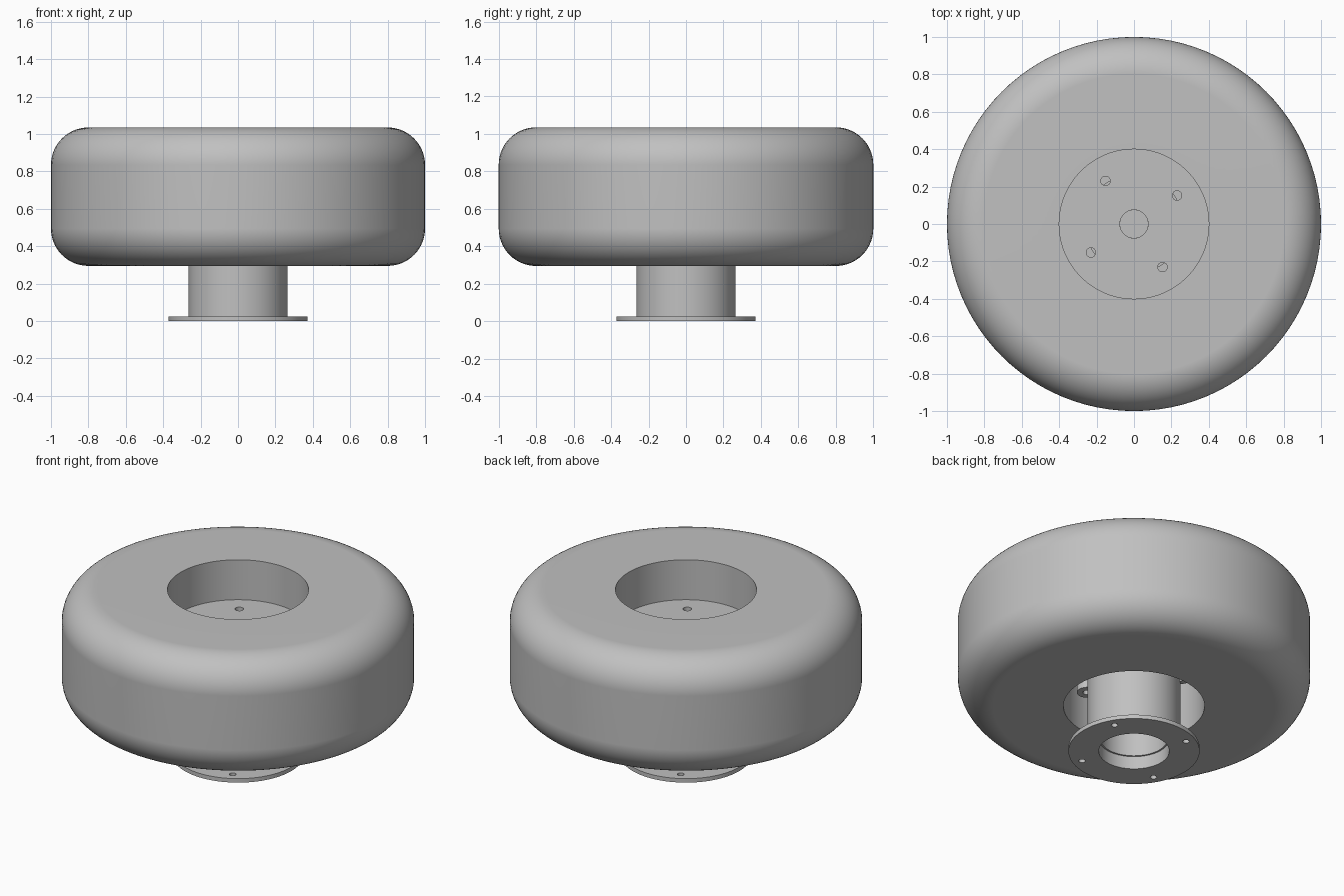
import bpy, bmesh
from math import pi, cos, sin, radians
from mathutils import Matrix, Vector

SEGMENTS = 96

cube = bpy.data.objects.get("Cube")
if cube:
    bpy.data.objects.remove(cube, do_unlink=True)

grey = bpy.data.materials.new("light_grey")
grey.use_nodes = True
grey.diffuse_color = (0.53, 0.53, 0.53, 1)
grey.node_tree.nodes["Principled BSDF"].inputs["Base Color"].default_value = (0.53, 0.53, 0.53, 1)


def new_object(name, bm):
    bmesh.ops.recalc_face_normals(bm, faces=bm.faces)
    mesh = bpy.data.meshes.new(name)
    bm.to_mesh(mesh)
    bm.free()
    mesh.materials.append(grey)
    obj = bpy.data.objects.new(name, mesh)
    bpy.context.collection.objects.link(obj)
    return obj


def lathe(name, profile, centre=(0, 0), segments=SEGMENTS):
    """Revolve a closed (radius, height) outline into a ring-shaped solid."""
    bm = bmesh.new()
    rings = []
    for i in range(segments):
        a = 2 * pi * i / segments
        rings.append([bm.verts.new((centre[0] + r * cos(a), centre[1] + r * sin(a), z))
                      for r, z in profile])
    for i, ring in enumerate(rings):
        following = rings[(i + 1) % segments]
        for j in range(len(profile)):
            k = (j + 1) % len(profile)
            bm.faces.new((ring[j], following[j], following[k], ring[k]))
    return new_object(name, bm)


def bolt_circle(radius, angle):
    return [(radius * cos(radians(angle + 90 * k)), radius * sin(radians(angle + 90 * k)))
            for k in range(4)]


def drill(obj, centres, radius):
    """Cut vertical round holes through the whole part."""
    bm = bmesh.new()
    for x, y in centres:
        bmesh.ops.create_cone(bm, cap_ends=True, segments=24, radius1=radius, radius2=radius,
                              depth=4, matrix=Matrix.Translation(Vector((x, y, 0))))
    cutter = new_object("hole_cutter", bm)
    cutter.hide_render = True
    mod = obj.modifiers.new("holes", 'BOOLEAN')
    mod.operation = 'DIFFERENCE'
    mod.solver = 'EXACT'
    mod.object = cutter
    bpy.context.view_layer.objects.active = obj
    bpy.ops.object.modifier_apply(modifier=mod.name)
    bpy.data.objects.remove(cutter, do_unlink=True)


# Tyre with rounded shoulders and a straight bore
bottom, top, bore, fillet = 0.295, 1.035, 0.4, 0.2
outline = [(bore, bottom)]
for z, start in ((bottom + fillet, -90), (top - fillet, 0)):
    for s in range(15):
        a = radians(start + 90 * s / 14)
        outline.append((1 - fillet + fillet * cos(a), z + fillet * sin(a)))
outline.append((bore, top))
tyre = lathe("tyre", outline)

# Hub disc set down inside the bore, with four bolt holes
disc_bottom, disc_top = 0.70, 0.785
disc_bolts = bolt_circle(0.276, 33.5)
disc = lathe("hub_disc", [(0.075, disc_bottom), (bore + 0.001, disc_bottom),
                          (bore + 0.001, disc_top), (0.075, disc_top)])
drill(disc, disc_bolts, 0.025)

# Hollow bosses under the bolt holes
parts = [tyre, disc]
for n, centre in enumerate(disc_bolts):
    parts.append(lathe(f"bolt_boss_{n + 1}",
                       [(0.025, 0.43), (0.06, 0.43), (0.06, disc_bottom), (0.025, disc_bottom)],
                       centre, 24))

# Flanged tube with a stepped bore
tube = lathe("flanged_tube", [(0.2, 0), (0.372, 0), (0.372, 0.025), (0.265, 0.025),
                              (0.265, disc_bottom), (0.19, disc_bottom),
                              (0.19, 0.08), (0.2, 0.08)])
drill(tube, bolt_circle(0.315, 29.5), 0.019)
parts.append(tube)

# Axle end filling the middle of the disc
bm = bmesh.new()
bmesh.ops.create_cone(bm, cap_ends=True, segments=48, radius1=0.075, radius2=0.075, depth=0.40,
                      matrix=Matrix.Translation(Vector((0, 0, 0.575))))
parts.append(new_object("axle", bm))

# Smooth round surfaces, crisp flat faces
for obj in parts:
    bpy.ops.object.select_all(action='DESELECT')
    obj.select_set(True)
    bpy.context.view_layer.objects.active = obj
    bpy.ops.object.shade_smooth_by_angle(angle=radians(30))
    weighted = obj.modifiers.new("weighted_normals", 'WEIGHTED_NORMAL')
    weighted.keep_sharp = True
